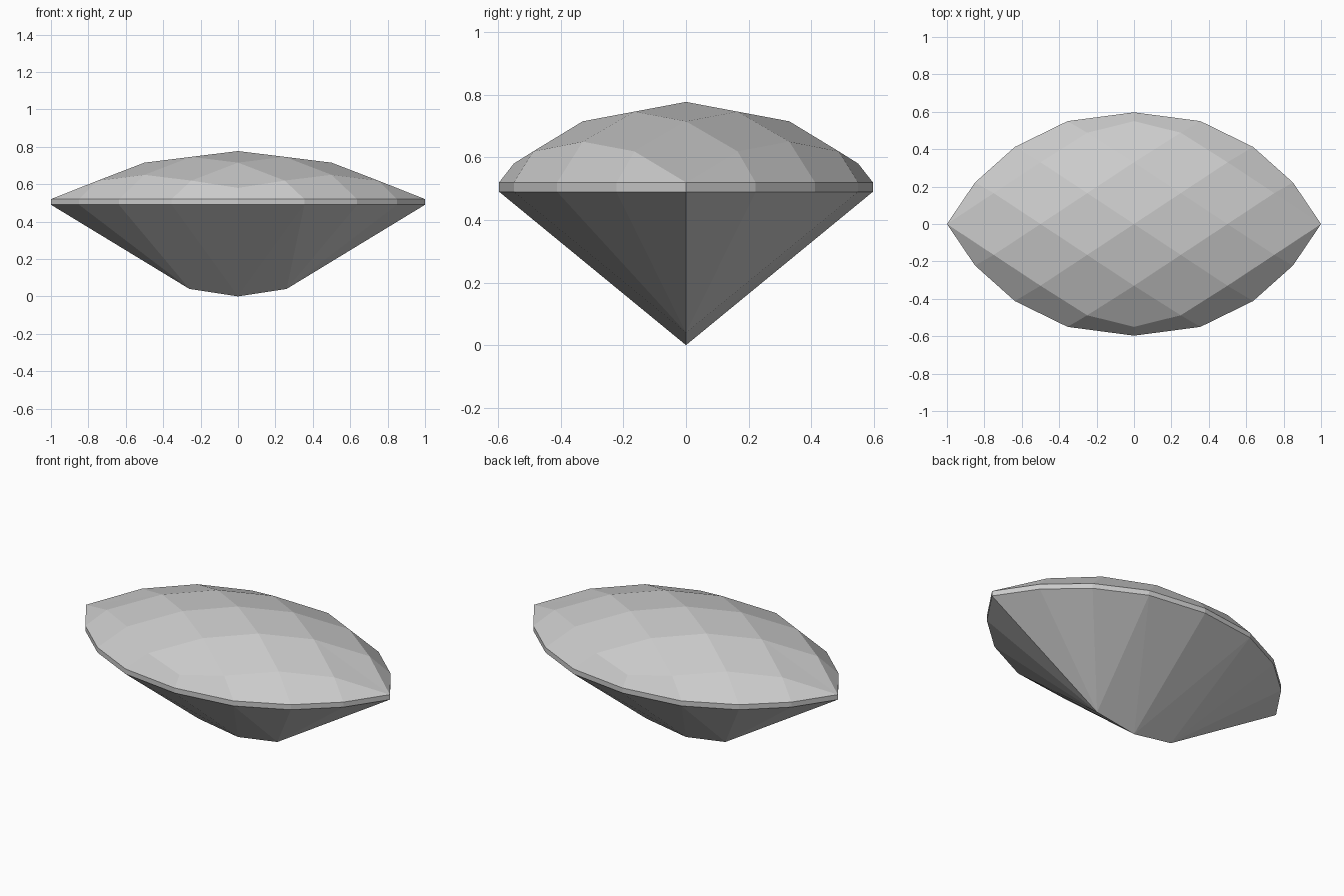
import bpy
import bmesh
from mathutils import Vector

cube = bpy.data.objects.get("Cube")
if cube:
    bpy.data.objects.remove(cube, do_unlink=True)

GIRDLE_TOP, GIRDLE_BOTTOM = 0.52, 0.49

# Quarter outline of the girdle, from the pointed tip to the middle of the long side
outline = [(1, 0), (0.85, 0.222), (0.637, 0.412), (0.355, 0.55), (0, 0.597)]
top = [(x, y, GIRDLE_TOP) for x, y in outline]
low = [(x, y, GIRDLE_BOTTOM) for x, y in outline]

# Crown facet corners
apex = (0, 0, 0.777)
inner = (0.25, 0.165, 0.746)
ridge_x, ridge_y = (0.5, 0, 0.715), (0, 0.33, 0.715)
corner = (0.5, 0.33, 0.65)
outer_x, outer_y = (0.75, 0.165, 0.619), (0.25, 0.488, 0.619)
edge_y = (0, 0.55, 0.58)

# Keel corners under the stone
keel, culet = (0.26, 0, 0.04), (0, 0, 0)

crown = [
    (apex, ridge_x, inner), (apex, inner, ridge_y),
    (inner, ridge_x, outer_x, corner), (inner, corner, outer_y, ridge_y),
    (ridge_x, top[0], outer_x), (ridge_y, outer_y, edge_y),
    (outer_x, top[0], top[1]), (outer_x, top[1], top[2], corner),
    (corner, top[2], top[3], outer_y), (outer_y, top[3], top[4], edge_y),
]
girdle = [(low[i], low[i + 1], top[i + 1], top[i]) for i in range(4)]
pavilion = [(keel, low[i + 1], low[i]) for i in range(3)]
pavilion += [(keel, culet, low[3]), (culet, low[4], low[3])]

# Repeat the quarter on all four sides and weld it into one closed stone
bm = bmesh.new()
for sx in (1, -1):
    for sy in (1, -1):
        for face in crown + girdle + pavilion:
            pts = [Vector((x * sx, y * sy, z)) for x, y, z in face]
            bm.faces.new([bm.verts.new(p) for p in pts])
bmesh.ops.remove_doubles(bm, verts=bm.verts, dist=0.001)

# Join the half facets that meet across the mirror lines
seams = [e for e in bm.edges if len(e.link_faces) == 2 and e.calc_face_angle(1) < 0.01
         and any(all(abs(v.co[k]) < 0.001 for v in e.verts) for k in (0, 1))]
bmesh.ops.dissolve_edges(bm, edges=seams, use_verts=False)
bmesh.ops.recalc_face_normals(bm, faces=bm.faces)

mesh = bpy.data.meshes.new("marquise_gem")
bm.to_mesh(mesh)
bm.free()
gem = bpy.data.objects.new("marquise_gem", mesh)
bpy.context.collection.objects.link(gem)

# Single pale grey stone colour
color = (0.6, 0.6, 0.6, 1)
mat = bpy.data.materials.new("pale_grey_stone")
mat.use_nodes = True
mat.diffuse_color = color
mat.node_tree.nodes["Principled BSDF"].inputs["Base Color"].default_value = color
mesh.materials.append(mat)
